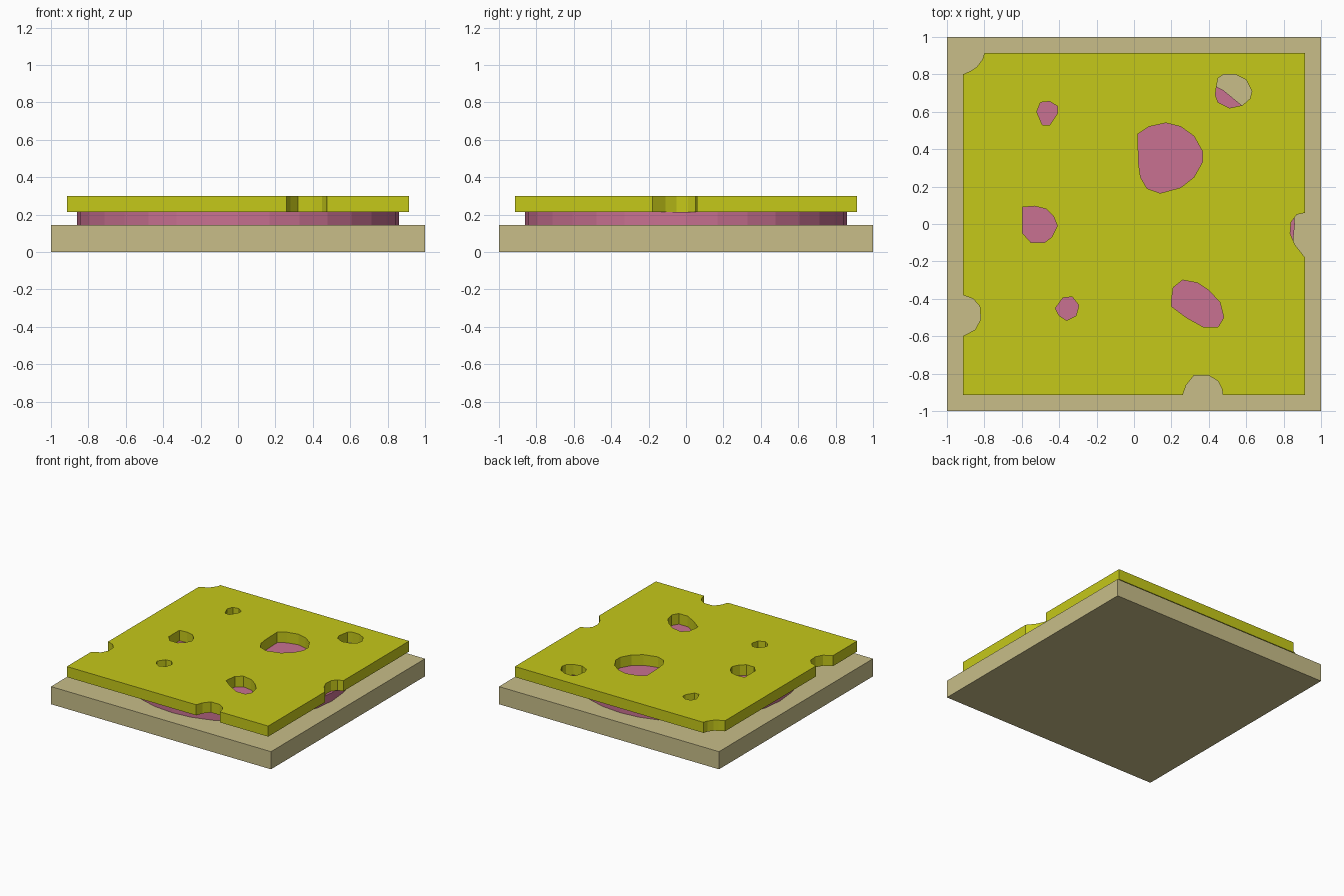
import bpy
import math

if "Cube" in bpy.data.objects:
    bpy.data.objects.remove(bpy.data.objects["Cube"])

EDGE = 0.915


def paint(obj, name, rgb):
    mat = bpy.data.materials.new(name)
    mat.diffuse_color = (*rgb, 1)
    mat.use_nodes = True
    mat.node_tree.nodes["Principled BSDF"].inputs["Base Color"].default_value = mat.diffuse_color
    obj.data.materials.append(mat)


# Bottom slab
bpy.ops.mesh.primitive_cube_add(size=1, location=(0, 0, 0.0725))
slab = bpy.context.object
slab.name = "bread_slab"
slab.scale = (2, 2, 0.145)
bpy.ops.object.transform_apply(location=False, rotation=False, scale=True)
paint(slab, "tan", (0.58, 0.515, 0.25))

# Round middle layer
bpy.ops.mesh.primitive_cylinder_add(vertices=32, radius=0.86, depth=0.068,
                                    location=(0, 0, 0.179))
disc = bpy.context.object
disc.name = "round_meat_slice"
paint(disc, "pink", (0.58, 0.165, 0.283))

# Bites along the cheese border, listed counter-clockwise from the top left
bite_top_left = [(-.80, EDGE), (-.81, .88), (-.84, .84), (-.87, .82), (-EDGE, .80)]
bite_left = [(-EDGE, -.38), (-.86, -.40), (-.825, -.44), (-.82, -.51), (-.85, -.565), (-EDGE, -.60)]
bite_front = [(.26, -EDGE), (.28, -.86), (.32, -.81), (.40, -.81), (.45, -.84), (.47, -.88), (.475, -EDGE)]
bite_right = [(EDGE, -.18), (.86, -.11), (.835, -.05), (.84, .01), (.87, .05), (EDGE, .06)]
border = (bite_top_left + bite_left + [(-EDGE, -EDGE)] + bite_front
          + [(EDGE, -EDGE)] + bite_right + [(EDGE, EDGE)])

# Irregular through-holes
big_hole = [(.02, .48), (.08, .52), (.17, .54), (.25, .52), (.32, .47), (.365, .39), (.365, .33),
            (.32, .25), (.25, .195), (.14, .165), (.07, .19), (.035, .25), (.025, .32)]
back_right_hole = [(.44, .73), (.45, .78), (.48, .80), (.54, .80), (.60, .77), (.63, .71),
                   (.62, .67), (.58, .635), (.51, .62), (.45, .65), (.435, .69)]
back_left_hole = [(-.52, .60), (-.50, .65), (-.45, .655), (-.41, .63), (-.41, .59),
                  (-.45, .53), (-.49, .53)]
left_hole = [(-.595, .09), (-.53, .095), (-.47, .08), (-.43, .04), (-.41, -.01),
             (-.44, -.07), (-.48, -.10), (-.55, -.10), (-.595, -.05)]
front_left_hole = [(-.42, -.45), (-.38, -.395), (-.33, -.39), (-.295, -.435),
                   (-.31, -.49), (-.36, -.515), (-.40, -.49)]
front_right_hole = [(.20, -.41), (.21, -.34), (.26, -.30), (.34, -.315), (.40, -.355), (.46, -.42),
                    (.48, -.50), (.45, -.55), (.37, -.55), (.28, -.50), (.20, -.44)]

# Cheese slice: filled flat curve, extruded
curve = bpy.data.curves.new("cheese_slice", 'CURVE')
curve.dimensions = '2D'
curve.fill_mode = 'BOTH'
curve.extrude = 0.0435
for loop in (border, big_hole, back_right_hole, back_left_hole,
             left_hole, front_left_hole, front_right_hole):
    spline = curve.splines.new('POLY')
    spline.points.add(len(loop) - 1)
    for point, (x, y) in zip(spline.points, loop):
        point.co = (x, y, 0, 1)
    spline.use_cyclic_u = True
cheese = bpy.data.objects.new("cheese_slice", curve)
cheese.location.z = 0.2565
bpy.context.collection.objects.link(cheese)
bpy.ops.object.select_all(action='DESELECT')
cheese.select_set(True)
bpy.context.view_layer.objects.active = cheese
bpy.ops.object.convert(target='MESH')
cheese = bpy.context.object

# Weld the caps to the walls and face everything outward
bpy.ops.object.mode_set(mode='EDIT')
bpy.ops.mesh.select_all(action='SELECT')
bpy.ops.mesh.remove_doubles(threshold=0.0005)
bpy.ops.mesh.normals_make_consistent(inside=False)
bpy.ops.object.mode_set(mode='OBJECT')
bpy.ops.object.shade_flat()
paint(cheese, "yellow", (0.56, 0.58, 0.01))
